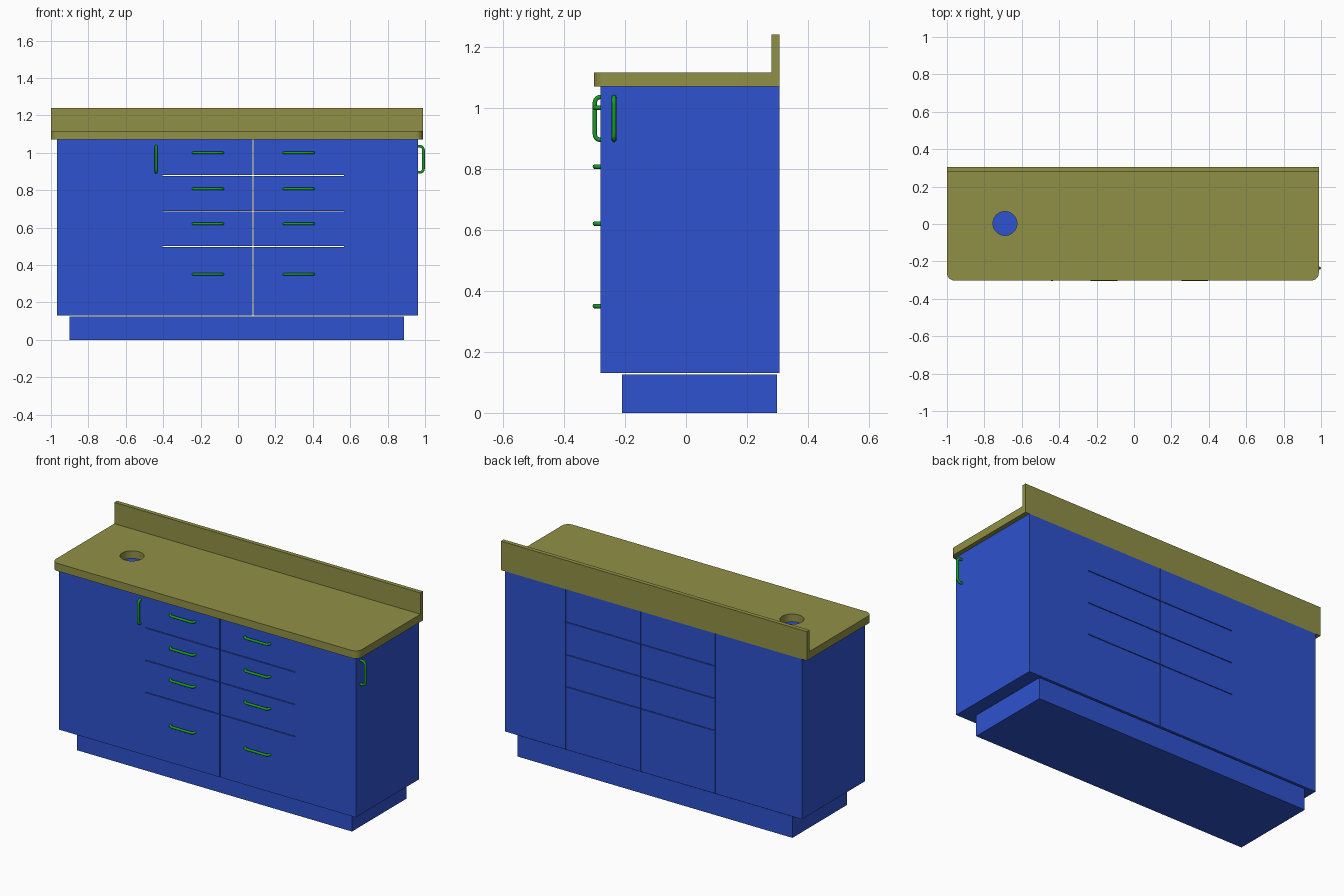
import bpy, bmesh, math
from mathutils import Vector

if "Cube" in bpy.data.objects:
    bpy.data.objects.remove(bpy.data.objects["Cube"])


def material(name, color):
    m = bpy.data.materials.new(name)
    m.diffuse_color = (*color, 1)
    m.use_nodes = True
    m.node_tree.nodes["Principled BSDF"].inputs["Base Color"].default_value = m.diffuse_color
    return m


BLUE = material("cabinet_blue", (0.027, 0.084, 0.62))
OLIVE = material("worktop_olive", (0.28, 0.28, 0.061))
GREEN = material("handle_green", (0.01, 0.32, 0.02))


def box(name, x, y, z, mat):
    bm = bmesh.new()
    bmesh.ops.create_cube(bm, size=1)
    for v in bm.verts:
        v.co = [r[0] if c < 0 else r[1] for c, r in zip(v.co, (x, y, z))]
    me = bpy.data.meshes.new(name)
    bm.to_mesh(me)
    bm.free()
    me.materials.append(mat)
    ob = bpy.data.objects.new(name, me)
    bpy.context.collection.objects.link(ob)
    return ob


def curve_mesh(name, dims, loops, cyclic, mat, **settings):
    """Poly-line curve turned into a smooth-by-angle mesh."""
    cu = bpy.data.curves.new(name, 'CURVE')
    cu.dimensions = dims
    for key, value in settings.items():
        setattr(cu, key, value)
    for pts in loops:
        s = cu.splines.new('POLY')
        s.points.add(len(pts) - 1)
        for p, co in zip(s.points, pts):
            p.co = (*co, 1)
        s.use_cyclic_u = cyclic
    cu.materials.append(mat)
    ob = bpy.data.objects.new(name, cu)
    bpy.context.collection.objects.link(ob)
    bpy.ops.object.select_all(action='DESELECT')
    ob.select_set(True)
    bpy.context.view_layer.objects.active = ob
    bpy.ops.object.convert(target='MESH')
    bpy.ops.object.shade_smooth_by_angle(angle=math.radians(40))
    return bpy.context.object


def arc(cx, cy, r, a0, a1, n):
    angles = [math.radians(a0 + (a1 - a0) * i / n) for i in range(n + 1)]
    return [(cx + r * math.cos(a), cy + r * math.sin(a)) for a in angles]


def handle(name, centre, along, out, length, reach, r=0.0075):
    """Bow handle: two legs joined by a bar with rounded corners."""
    c, along, out = Vector(centre), Vector(along), Vector(out)
    h, top, bend = length / 2 - r, reach - r, 0.02
    bend = min(bend, top)
    prof = [(-h, -0.002)] + arc(-h + bend, top - bend, bend, 180, 90, 6)
    prof += arc(h - bend, top - bend, bend, 90, 0, 6) + [(h, -0.002)]
    path = [tuple(c + along * u + out * v) for u, v in prof]
    curve_mesh(name, '3D', [path], False, GREEN,
               bevel_depth=r, bevel_resolution=3, use_fill_caps=True)


# Worktop with rounded front corners and a round hole
L, R, F, B, rad = -1.0, 0.988, -0.302, 0.281, 0.04
outline = [(R, B), (L, B)] + arc(L + rad, F + rad, rad, 180, 270, 8) \
    + arc(R - rad, F + rad, rad, 270, 360, 8)
hole = arc(-0.69, 0.003, 0.064, 0, 360, 40)[:-1]
top = curve_mesh("worktop", '2D', [[(*p, 0) for p in outline], [(*p, 0) for p in hole]],
                 True, OLIVE, fill_mode='BOTH', extrude=0.0225)
top.location.z = 1.0925
box("backsplash", (L, R), (B, 0.306), (1.07, 1.24), OLIVE)

# Plinth and side cupboards
box("plinth", (-0.9, 0.887), (-0.21, 0.298), (0, 0.125), BLUE)
DEPTH = (-0.281, 0.306)
box("left_cupboard", (-0.967, -0.405), DEPTH, (0.13, 1.07), BLUE)
box("right_cupboard", (0.567, 0.962), DEPTH, (0.13, 1.07), BLUE)

# Two columns of four drawers, each with a handle
columns = {"left": (-0.404, 0.078, -0.16), "right": (0.082, 0.566, 0.325)}
rows = [(0.13, 0.497, 0.35), (0.501, 0.685, 0.62), (0.689, 0.876, 0.807), (0.88, 1.07, 1.0)]
for side, (x0, x1, hx) in columns.items():
    for i, (z0, z1, hz) in enumerate(rows, 1):
        box(f"{side}_drawer_{i}", (x0, x1), DEPTH, (z0, z1), BLUE)
        handle(f"{side}_drawer_handle_{i}", (hx, DEPTH[0], hz), (1, 0, 0), (0, -1, 0), 0.172, 0.025)

# Upright cupboard handles
handle("left_cupboard_handle", (-0.438, DEPTH[0], 0.965), (0, 0, 1), (0, -1, 0), 0.155, 0.025)
handle("right_cupboard_handle", (0.962, -0.236, 0.965), (0, 0, 1), (1, 0, 0), 0.155, 0.037)
